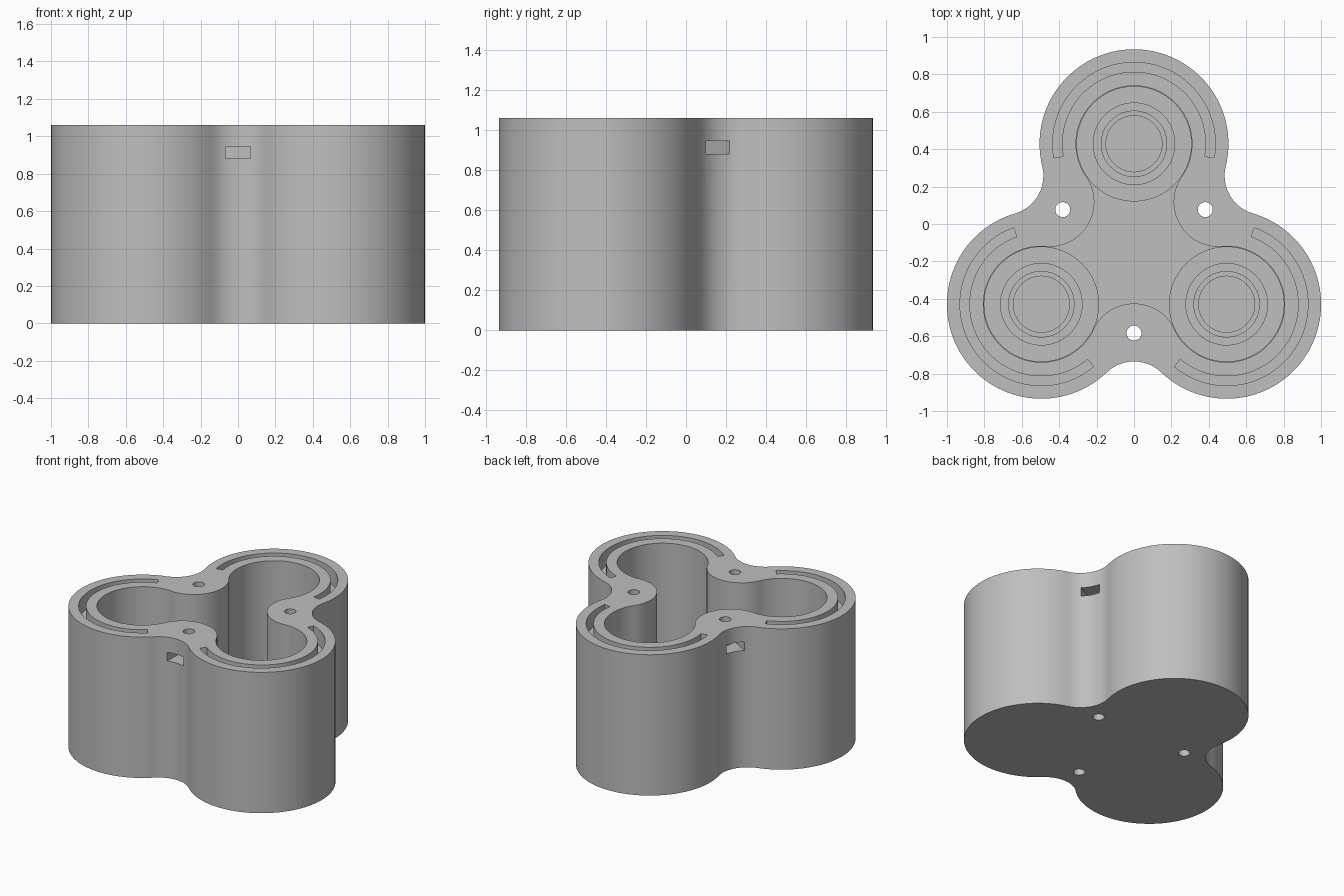
import bpy, bmesh, math
from mathutils import Matrix, Vector

if "Cube" in bpy.data.objects:
    bpy.data.objects.remove(bpy.data.objects["Cube"])

HEIGHT = 1.06
CENTRE = Vector((0, -0.143))     # axis of the three-fold symmetry
LOBE = 0.572                     # distance from axis to each lobe
LOBE_ANGLES = [math.radians(a) for a in (90, 210, 330)]
POST_ANGLES = [a + math.pi / 3 for a in LOBE_ANGLES]


def polar(r, a, origin=CENTRE):
    return origin + Vector((r * math.cos(a), r * math.sin(a)))


def arc(origin, r, start, end, n):
    return [polar(r, start + (end - start) * i / n, origin) for i in range(n + 1)]


def trefoil(radius, fillet, fillet_dist):
    """Three round lobes joined by tangent concave arcs."""
    pts = []
    for a in LOBE_ANGLES:
        lobe, hollow = polar(LOBE, a), polar(fillet_dist, a + math.pi / 3)
        d = hollow - lobe
        half = (math.atan2(d.y, d.x) - a) % math.tau
        pts += arc(lobe, radius, a - half, a + half, 64)[:-1]
        start = a + half + math.pi
        end = 2 * (a + math.pi / 3 + math.pi) - start
        pts += arc(hollow, fillet, start, end, 28)[:-1]
    return pts


def prism(name, pts, z0, z1):
    bm = bmesh.new()
    base = bm.faces.new([bm.verts.new((p.x, p.y, z0)) for p in pts])
    top = bmesh.ops.extrude_face_region(bm, geom=[base])["geom"]
    verts = [g for g in top if isinstance(g, bmesh.types.BMVert)]
    bmesh.ops.translate(bm, verts=verts, vec=(0, 0, z1 - z0))
    bmesh.ops.recalc_face_normals(bm, faces=bm.faces)
    mesh = bpy.data.meshes.new(name)
    bm.to_mesh(mesh)
    bm.free()
    obj = bpy.data.objects.new(name, mesh)
    bpy.context.collection.objects.link(obj)
    return obj


def disc(name, origin, r, z0, z1, n=64):
    return prism(name, arc(origin, r, 0, math.tau, n)[:-1], z0, z1)


# Main body
body = prism("holder_body", trefoil(0.505, 0.21, 0.802), 0, HEIGHT)
above = HEIGHT + 0.1

# Central pocket linking the three wells
cutters = [prism("pocket_cutter", trefoil(0.31, 0.24, 0.522), 0.14, above)]

for a in LOBE_ANGLES:
    lobe = polar(LOBE, a)
    # Stepped seats in the floor of each well
    for r, z in ((0.306, 0.12), (0.218, 0.10), (0.175, 0.08), (0.15, 0.06)):
        cutters.append(disc("seat_cutter", lobe, r, z, 0.3))
    # Curved slot in the rim
    s, e = a - math.radians(100), a + math.radians(100)
    ring = arc(lobe, 0.435, s, e, 64) + arc(lobe, 0.385, e, s, 64)
    cutters.append(prism("rim_slot_cutter", ring, HEIGHT - 0.12, above))

for a in POST_ANGLES:
    # Screw hole through each post
    cutters.append(disc("screw_hole_cutter", polar(0.44, a), 0.04, -0.1, above, 32))
    # Nut slot entering from the outside
    side = Vector((-math.sin(a), math.cos(a))) * 0.067
    inner, outer = polar(0.37, a), polar(0.7, a)
    box = [inner - side, outer - side, outer + side, inner + side]
    cutters.append(prism("nut_slot_cutter", box, 0.88, 0.945))

# Cut everything out of the body
bpy.context.view_layer.objects.active = body
body.select_set(True)
for c in cutters:
    c.hide_render = True
    mod = body.modifiers.new("cut", "BOOLEAN")
    mod.operation = "DIFFERENCE"
    mod.solver = "EXACT"
    mod.object = c
    bpy.ops.object.modifier_apply(modifier=mod.name)
for c in cutters:
    bpy.data.objects.remove(c)

# Plain grey finish
grey = bpy.data.materials.new("light_grey")
grey.use_nodes = True
colour = (0.52, 0.52, 0.52, 1)
grey.diffuse_color = colour
grey.node_tree.nodes["Principled BSDF"].inputs["Base Color"].default_value = colour
body.data.materials.clear()
body.data.materials.append(grey)
bpy.ops.object.shade_smooth_by_angle(angle=math.radians(30))
